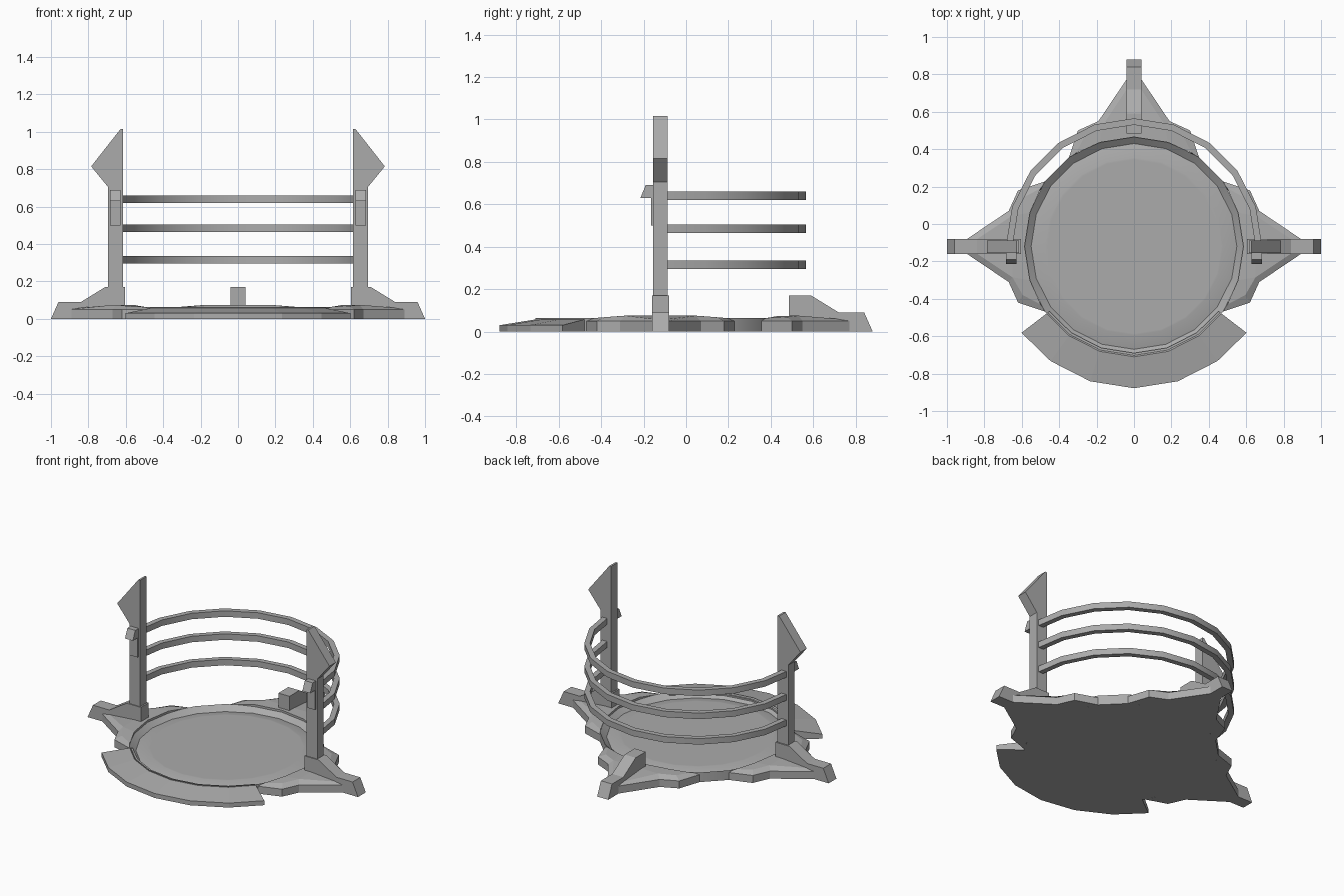
import bpy, bmesh
from math import sin, cos, pi, radians
from mathutils import Matrix

if "Cube" in bpy.data.objects:
    bpy.data.objects.remove(bpy.data.objects["Cube"])

CY = -0.12          # centre of the round platform
SIDES = 20
GREY = bpy.data.materials.new("dark_grey")
GREY.diffuse_color = (0.41, 0.41, 0.41, 1)
GREY.use_nodes = True
GREY.node_tree.nodes["Principled BSDF"].inputs["Base Color"].default_value = GREY.diffuse_color


def finish(bm, name, matrix=None, smooth=False):
    if matrix:
        bmesh.ops.transform(bm, matrix=matrix, verts=bm.verts)
    bmesh.ops.recalc_face_normals(bm, faces=bm.faces)
    me = bpy.data.meshes.new(name)
    bm.to_mesh(me)
    bm.free()
    me.materials.append(GREY)
    ob = bpy.data.objects.new(name, me)
    bpy.context.collection.objects.link(ob)
    if smooth:
        bpy.ops.object.select_all(action='DESELECT')
        ob.select_set(True)
        bpy.context.view_layer.objects.active = ob
        bpy.ops.object.shade_smooth_by_angle(angle=radians(30))
    return ob


def loft(name, loops, matrix=None, smooth=False, cap=None):
    """Skin equal-length closed loops and cap both ends (cap: index faces for the last)."""
    bm = bmesh.new()
    rows = [[bm.verts.new(p) for p in loop] for loop in loops]
    for a, b in zip(rows, rows[1:]):
        n = len(a)
        for i in range(n):
            j = (i + 1) % n
            bm.faces.new((a[i], a[j], b[j], b[i]))
    bm.faces.new(rows[0])
    for face in cap or [range(len(rows[-1]))]:
        bm.faces.new([rows[-1][i] for i in face])
    return finish(bm, name, matrix, smooth)


def slab(name, profile, v0, v1, matrix):
    """Extrude a (u, z) profile sideways from v0 to v1."""
    return loft(name, [[(u, v, z) for u, z in profile] for v in (v0, v1)], matrix)


def arc(name, profile, angles, smooth=False):
    """Sweep a (radius, z) section round the centre; angle 0 points to +y."""
    return loft(name, [[(r * sin(a), CY + r * cos(a), z) for r, z in profile]
                       for a in angles], smooth=smooth)


# round platform: rim sloping inward to a groove, then a low raised pad
rings = [(0.59, 0), (0.59, 0.064), (0.55, 0.032), (0.475, 0.05), (0.465, 0.05)]
loft("platform", [[(r * sin(2 * pi * i / SIDES), CY + r * cos(2 * pi * i / SIDES), z)
                   for i in range(SIDES)] for r, z in rings], smooth=True)

# front entry ramp
ramp = [(0.57, 0), (0.758, 0), (0.758, 0.03), (0.585, 0.058), (0.57, 0.058)]
arc("entry_ramp", ramp, [pi + radians(d) for d in (-52.5, -36, -18, 0, 18, 36, 52.5)])

# three guard rails
for i, z in enumerate((0.315, 0.485, 0.639)):
    sec = [(0.65, z - 0.02), (0.685, z - 0.02), (0.685, z + 0.02), (0.65, z + 0.02)]
    arc(f"rail_{i + 1}", sec, [radians(d) for d in range(-90, 91, 18)], smooth=True)

# base lobes and feet on the right, back and left
half = [(0.90, 0.035), (0.67, 0.19), (0.62, 0.30), (0.47, 0.35)]
inset = [(0.86, 0.025), (0.65, 0.165), (0.595, 0.26), (0.50, 0.31)]
inner = [(0.585 * cos(radians(d)), 0.585 * sin(radians(d))) for d in (30, 18, 0)]
top = (0.058, 0.075, 0.068, 0.064, 0.063, 0.074, 0.074)
faces = [(0, 1, 11, 12), (1, 5, 6, 7, 11), (1, 2, 3, 4, 5), (11, 7, 8, 9, 10)]


def lobe_loop(pts, zs):
    side = [(u, v, z) for (u, v), z in zip(pts + inner, zs)]
    return side + [(u, -v, z) for u, v, z in reversed(side[:-1])]


foot = [(1.0, 0), (0.96, 0.09), (0.84, 0.09), (0.71, 0.17), (0.605, 0.17), (0.605, 0)]
for name, ang in (("right", 0), ("back", 90), ("left", 180)):
    m = Matrix.Translation((0, CY, 0)) @ Matrix.Rotation(radians(ang), 4, 'Z')
    loft(f"{name}_lobe", [lobe_loop(half, (0,) * 7), lobe_loop(half, (0.05,) * 7),
                          lobe_loop(inset, top)], m, cap=faces)
    slab(f"{name}_foot", foot, -0.041, 0.041, m)

# side posts with pointed fins and front latches
post = [(0.615, 0.1), (0.695, 0.1), (0.695, 0.705), (0.785, 0.815), (0.628, 1.015), (0.615, 1.015)]
latch = [(-0.15, 0.50), (-0.166, 0.50), (-0.166, 0.63), (-0.215, 0.63), (-0.19, 0.69), (-0.15, 0.69)]
for name, s in (("right", 1), ("left", -1)):
    m = Matrix.Diagonal((s, 1, 1, 1))
    slab(f"{name}_post", post, -0.155, -0.088, m)
    loft(f"{name}_latch", [[(x, y, z) for y, z in latch] for x in (0.627, 0.685)], m)
